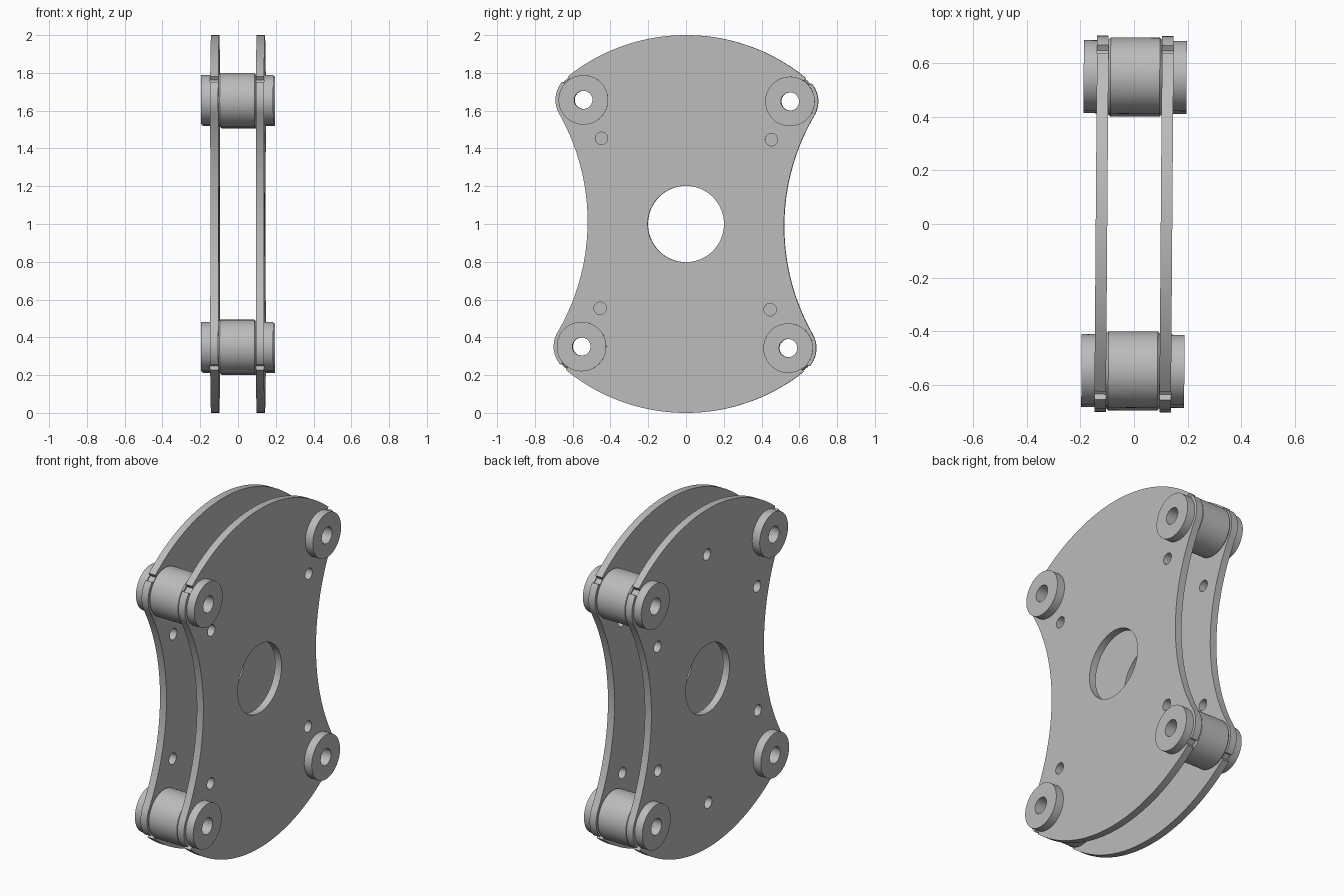
import bpy, bmesh
from math import sin, cos, pi, radians, atan2
from mathutils import Matrix, Vector

if "Cube" in bpy.data.objects:
    bpy.data.objects.remove(bpy.data.objects["Cube"])

steel = bpy.data.materials.new("plain grey")
steel.use_nodes = True
grey = (0.5, 0.5, 0.5, 1)
steel.diffuse_color = grey
steel.node_tree.nodes["Principled BSDF"].inputs["Base Color"].default_value = grey

# Whole assembly leans very slightly about its centre
LEAN = (Matrix.Translation((0, 0, 1)) @ Matrix.Rotation(-0.0075, 4, 'Z')
        @ Matrix.Rotation(-0.0075, 4, 'X'))
# Profile plane (u, v, depth) becomes (y, z, x)
STAND = Matrix(((0, 0, 1, 0), (1, 0, 0, 0), (0, 1, 0, 0), (0, 0, 0, 1)))

PIN_Y, PIN_Z, BORE = 0.547, 0.653, 0.048
PLATE_X, HALF = 0.121, 0.0215


def arc(cu, cv, r, start, end, n):
    return [(cu + r * cos(start + (end - start) * i / n),
             cv + r * sin(start + (end - start) * i / n)) for i in range(n + 1)]


def circle(cu, cv, r, n=48):
    return arc(cu, cv, r, 0, 2 * pi, n)[:-1]


def four(u, v):
    return [(su * u, sv * v) for su in (1, -1) for sv in (1, -1)]


def finish(name, mesh, x, y=0, z=0):
    obj = bpy.data.objects.new(name, mesh)
    bpy.context.collection.objects.link(obj)
    mesh.transform(LEAN @ Matrix.Translation((x, y, z)) @ STAND)
    mesh.materials.clear()
    mesh.materials.append(steel)
    bpy.ops.object.select_all(action='DESELECT')
    bpy.context.view_layer.objects.active = obj
    obj.select_set(True)
    bpy.ops.object.shade_smooth_by_angle(angle=radians(30))


def outline():
    # One quarter: waisted side, rounded ear, small notch, crown arc
    lobe, waist = 0.148, 0.52
    k = waist - lobe
    cu = (PIN_Y ** 2 + PIN_Z ** 2 - k ** 2) / (2 * (PIN_Y - k))
    touch = atan2(-PIN_Z, cu - PIN_Y)
    q = arc(cu, 0, cu - waist, pi, pi + touch, 20)
    q += arc(PIN_Y, PIN_Z, lobe, touch, radians(40), 14)[1:]
    q += [(0.64, 0.737), (0.615, 0.757)]
    q += arc(0, 0, 1, radians(51), pi / 2, 20)
    half = q + [(-u, v) for u, v in reversed(q[:-1])]
    return half + [(u, -v) for u, v in reversed(half[1:-1])]


def plate(name, x, small_holes):
    loops = [outline(), circle(0, 0, 0.202, 64)]
    loops += [circle(u, v, BORE) for u, v in four(PIN_Y, PIN_Z)]
    loops += [circle(u, v, 0.033, 32) for u, v in small_holes]
    curve = bpy.data.curves.new(name, 'CURVE')
    curve.dimensions = '2D'
    curve.fill_mode = 'BOTH'
    curve.extrude = HALF
    for pts in loops:
        sp = curve.splines.new('POLY')
        sp.points.add(len(pts) - 1)
        for p, (u, v) in zip(sp.points, pts):
            p.co = (u, v, 0, 1)
        sp.use_cyclic_u = True
    temp = bpy.data.objects.new("temp", curve)
    bpy.context.collection.objects.link(temp)
    bpy.context.view_layer.update()
    dg = bpy.context.evaluated_depsgraph_get()
    mesh = bpy.data.meshes.new_from_object(temp.evaluated_get(dg))
    bpy.data.objects.remove(temp)
    bm = bmesh.new()
    bm.from_mesh(mesh)
    bmesh.ops.remove_doubles(bm, verts=bm.verts, dist=1e-5)
    bmesh.ops.recalc_face_normals(bm, faces=bm.faces)
    bm.to_mesh(mesh)
    bm.free()
    finish(name, mesh, x)


def tube(name, radius, half_length, chamfer, x, y, z):
    # Closed section spun about its axis
    h, c = half_length, chamfer
    section = [(BORE, -h), (radius - c, -h)]
    if c:
        section += [(radius, c - h), (radius, h - c)]
    section += [(radius - c, h), (BORE, h)]
    bm = bmesh.new()
    vs = [bm.verts.new((r, 0, d)) for r, d in section]
    es = [bm.edges.new((vs[i - 1], vs[i])) for i in range(len(vs))]
    bmesh.ops.spin(bm, geom=vs + es, axis=(0, 0, 1), cent=(0, 0, 0),
                   angle=2 * pi, steps=64, use_merge=True)
    bmesh.ops.remove_doubles(bm, verts=bm.verts, dist=1e-5)
    bmesh.ops.recalc_face_normals(bm, faces=bm.faces)
    mesh = bpy.data.meshes.new(name)
    bm.to_mesh(mesh)
    bm.free()
    finish(name, mesh, x, y, z)


# Side plates with different small hole patterns
plate("left_plate", PLATE_X, four(0.45, 0.45))
plate("right_plate", -PLATE_X, four(0.46, 0.367) + [(0, 0.735), (0, -0.735)])

# Spacers between the plates and collars outside them
for y, z in four(PIN_Y, PIN_Z):
    spot = ("back" if y > 0 else "front") + ("_upper" if z > 0 else "_lower")
    tube(spot + "_spacer", 0.142, PLATE_X - HALF, 0.008, 0, y, z)
    for side, s in (("left", 1), ("right", -1)):
        tube(f"{spot}_{side}_collar", 0.131, 0.0245, 0, s * (PLATE_X + HALF + 0.0245), y, z)
